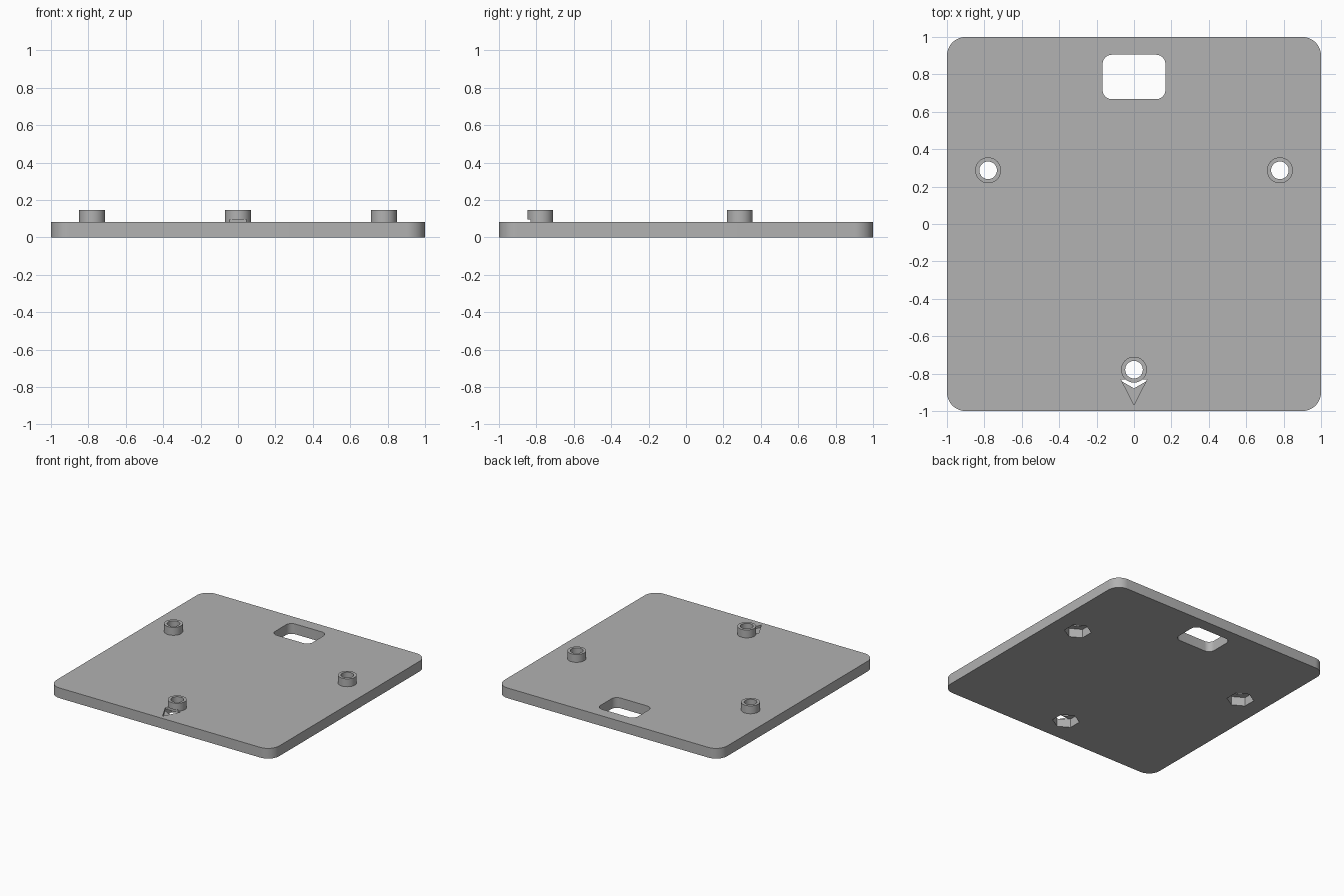
import bpy
import bmesh
import math

cube = bpy.data.objects.get("Cube")
if cube:
    bpy.data.objects.remove(cube, do_unlink=True)

PLATE_TOP, BOSS_TOP = 0.083, 0.147
POCKET_TOP, ARROW_FLOOR, ARROW_TOP = 0.07, 0.064, 0.096
MOUNTS = [(-0.78, 0.287), (0.78, 0.287), (0, -0.779)]

grey = bpy.data.materials.new("plain grey")
grey.use_nodes = True
colour = (0.445, 0.445, 0.445, 1)
grey.diffuse_color = colour
grey.node_tree.nodes["Principled BSDF"].inputs["Base Color"].default_value = colour


def prism(name, outline, z0, z1):
    """Extrude a counter-clockwise outline from z0 to z1."""
    bm = bmesh.new()
    face = bm.faces.new([bm.verts.new((x, y, z0)) for x, y in outline])
    grown = bmesh.ops.extrude_face_region(bm, geom=[face], use_keep_orig=True)
    for v in grown["geom"]:
        if isinstance(v, bmesh.types.BMVert):
            v.co.z = z1
    bmesh.ops.recalc_face_normals(bm, faces=bm.faces)
    mesh = bpy.data.meshes.new(name)
    bm.to_mesh(mesh)
    bm.free()
    mesh.materials.append(grey)
    obj = bpy.data.objects.new(name, mesh)
    bpy.context.collection.objects.link(obj)
    return obj


def arc(cx, cy, r, start, sweep, steps):
    return [(cx + r * math.cos(start + sweep * i / steps),
             cy + r * math.sin(start + sweep * i / steps)) for i in range(steps + 1)]


def ring(cx, cy, r, sides, start=0):
    return arc(cx, cy, r, start, math.tau, sides)[:-1]


def rounded(cx, cy, hx, hy, r):
    corners = [(1, 1), (-1, 1), (-1, -1), (1, -1)]
    return [p for i, (sx, sy) in enumerate(corners)
            for p in arc(cx + sx * (hx - r), cy + sy * (hy - r), r,
                         i * math.pi / 2, math.pi / 2, 12)]


def combine(target, tool, operation):
    """Apply a boolean and remove its tool."""
    mod = target.modifiers.new(operation.title(), "BOOLEAN")
    mod.operation, mod.solver, mod.object = operation, "EXACT", tool
    tool.hide_render = True
    bpy.context.view_layer.objects.active = target
    bpy.ops.object.modifier_apply(modifier=mod.name)
    bpy.data.objects.remove(tool, do_unlink=True)


# Plate with rounded corners
plate = prism("mounting_plate", rounded(0, 0, 1, 1, 0.1), 0, PLATE_TOP)

# Raised round bosses
for x, y in MOUNTS:
    combine(plate, prism("boss", ring(x, y, 0.069, 64), 0.04, BOSS_TOP), "UNION")

# Screw holes and hexagonal nut pockets underneath
for x, y in MOUNTS:
    combine(plate, prism("screw_hole", ring(x, y, 0.047, 64), -0.1, 0.3), "DIFFERENCE")
    combine(plate, prism("nut_pocket", ring(x, y, 0.1, 6, math.pi / 2), -0.1, POCKET_TOP),
            "DIFFERENCE")

# Handle slot at the back
combine(plate, prism("handle_slot", rounded(0, 0.786, 0.168, 0.119, 0.05), -0.1, 0.3),
        "DIFFERENCE")

# Engraved direction arrow at the front
arrow = [(0, -0.967), (0.069, -0.832), (-0.069, -0.832)]
combine(plate, prism("arrow_cut", arrow, ARROW_FLOOR, ARROW_TOP), "DIFFERENCE")

bpy.ops.object.select_all(action="DESELECT")
plate.select_set(True)
bpy.context.view_layer.objects.active = plate
bpy.ops.object.shade_smooth_by_angle(angle=math.radians(30))
